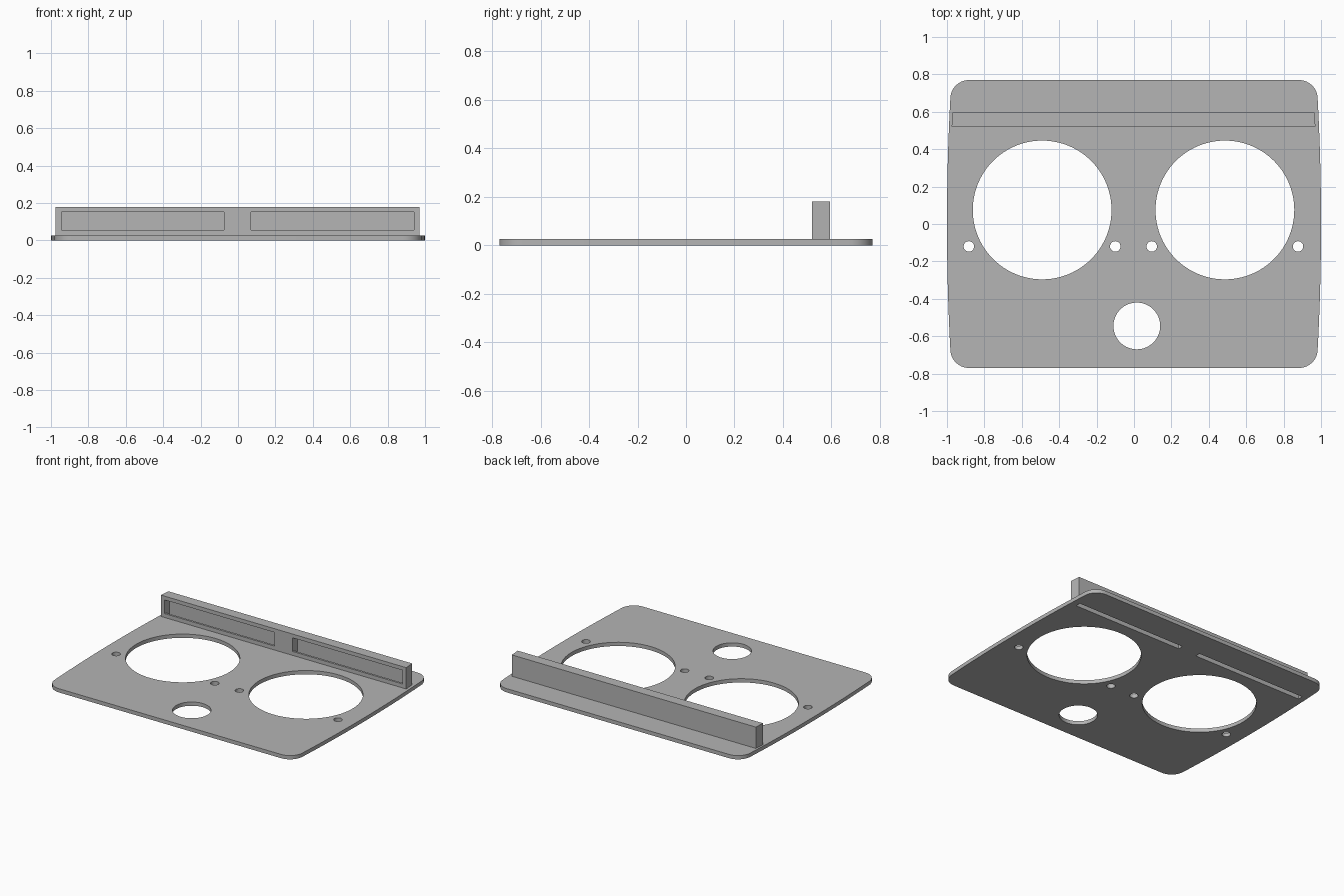
import bpy, bmesh, math
from mathutils import Vector

cube = bpy.data.objects.get("Cube")
if cube:
    bpy.data.objects.remove(cube, do_unlink=True)

grey = bpy.data.materials.new("plain grey")
grey.use_nodes = True
grey.diffuse_color = (0.46, 0.46, 0.46, 1)
grey.node_tree.nodes["Principled BSDF"].inputs["Base Color"].default_value = grey.diffuse_color

PLATE_TOP = 0.027
HALF_Y = 0.77
CORNER = 0.1


def prism(name, outline, z0, z1):
    """Extrude a flat outline from z0 to z1."""
    bm = bmesh.new()
    face = bm.faces.new([bm.verts.new((x, y, z0)) for x, y in outline])
    up = bmesh.ops.extrude_face_region(bm, geom=[face])["geom"]
    verts = [g for g in up if isinstance(g, bmesh.types.BMVert)]
    bmesh.ops.translate(bm, verts=verts, vec=Vector((0, 0, z1 - z0)))
    bmesh.ops.recalc_face_normals(bm, faces=bm.faces[:])
    mesh = bpy.data.meshes.new(name)
    bm.to_mesh(mesh)
    bm.free()
    mesh.materials.append(grey)
    obj = bpy.data.objects.new(name, mesh)
    bpy.context.collection.objects.link(obj)
    return obj


def box(name, x0, x1, y0, y1, z0, z1):
    return prism(name, [(x0, y0), (x1, y0), (x1, y1), (x0, y1)], z0, z1)


def circle(cx, cy, r, n):
    return [(cx + r * math.cos(math.tau * i / n), cy + r * math.sin(math.tau * i / n))
            for i in range(n)]


def combine(target, other, operation):
    """Apply an exact boolean and discard the second object."""
    other.hide_render = True
    mod = target.modifiers.new("combine", "BOOLEAN")
    mod.operation, mod.solver, mod.object = operation, "EXACT", other
    bpy.context.view_layer.update()
    result = bpy.data.meshes.new_from_object(
        target.evaluated_get(bpy.context.evaluated_depsgraph_get()))
    target.modifiers.clear()
    target.data = result
    bpy.data.objects.remove(other, do_unlink=True)


# Plate outline: rounded corners and gently bowed sides
span = HALF_Y - CORNER
right_side = []
for i in range(9):
    a = math.radians(-90 + 90 * i / 8)
    right_side.append((0.982 - CORNER + CORNER * math.cos(a), -span + CORNER * math.sin(a)))
for i in range(1, 16):
    y = span * (i / 8 - 1)
    right_side.append((0.982 + 0.018 * (1 - (y / span) ** 2), y))
for i in range(9):
    a = math.radians(90 * i / 8)
    right_side.append((0.982 - CORNER + CORNER * math.cos(a), span + CORNER * math.sin(a)))
left_side = [(-x, y) for x, y in reversed(right_side)]
plate = prism("face_plate", right_side + left_side, 0, PLATE_TOP)

# Upright bar with slightly tapered ends
bar = prism("upright_bar", [(-0.975, 0.52), (0.97, 0.52), (0.965, 0.595), (-0.97, 0.595)],
            0.01, 0.18)
combine(plate, bar, "UNION")

# Round openings
holes = [(-0.491, 0.075, 0.371, 96), (0.486, 0.075, 0.371, 96), (0.015, -0.545, 0.125, 64)]
holes += [(x, -0.12, 0.028, 32) for x in (-0.883, -0.1, 0.095, 0.877)]
for x, y, r, n in holes:
    combine(plate, prism("hole_cutter", circle(x, y, r, n), -0.1, 0.1), "DIFFERENCE")

# Front pockets in the bar, each with a slot opening through the underside
for x0, x1 in ((-0.945, -0.075), (0.07, 0.94)):
    combine(plate, box("pocket_cutter", x0, x1, 0.45, 0.572, 0.055, 0.153), "DIFFERENCE")
    combine(plate, box("slot_cutter", x0, x1, 0.535, 0.572, -0.1, 0.1), "DIFFERENCE")

bpy.ops.object.select_all(action="DESELECT")
bpy.context.view_layer.objects.active = plate
plate.select_set(True)
bpy.ops.object.shade_smooth_by_angle(angle=math.radians(30))
